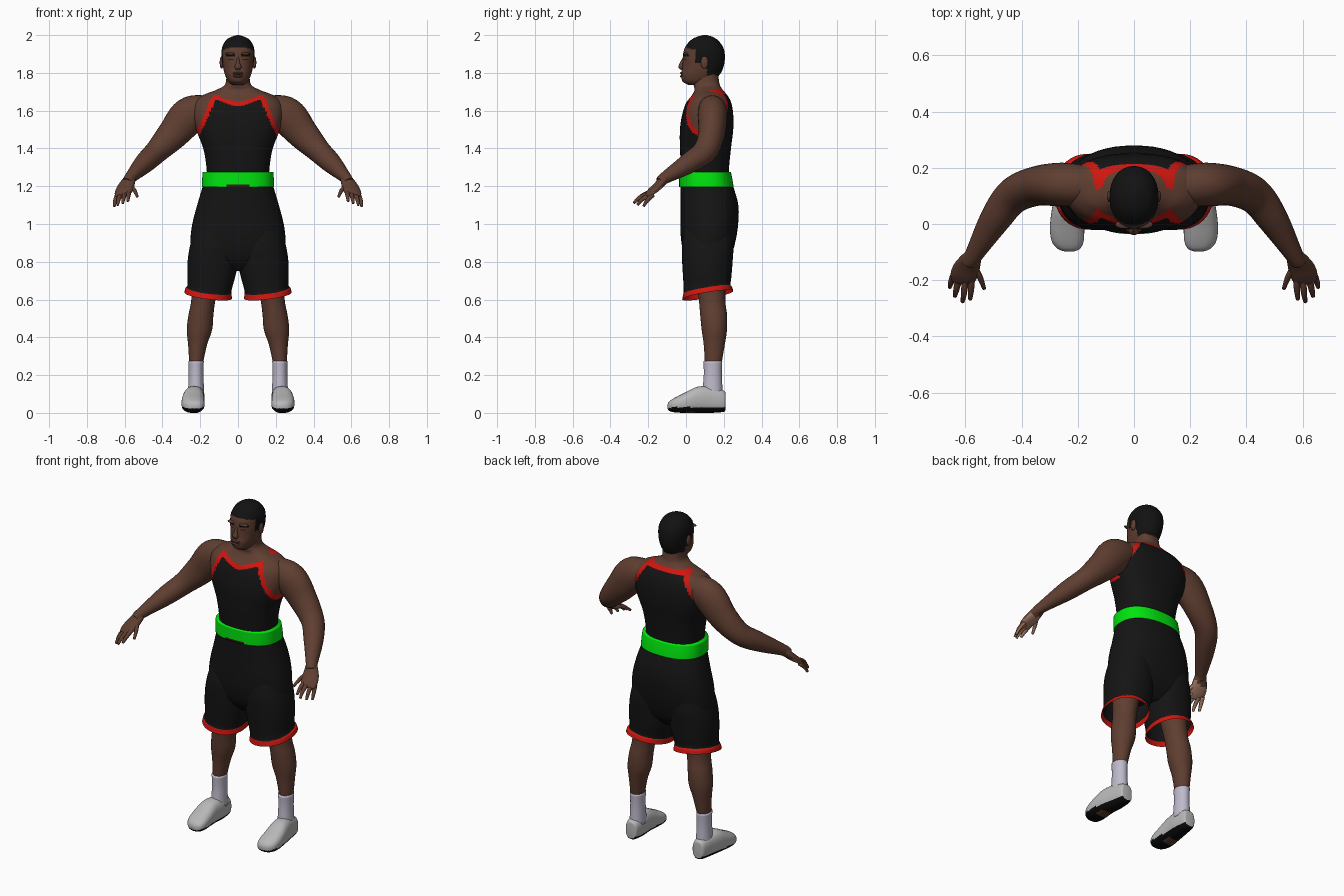
import bpy, bmesh, math
from mathutils import Vector


def mat(name, r, g, b):
    m = bpy.data.materials.new(name)
    m.diffuse_color = (r, g, b, 1)
    return m


SKIN = mat("brown_skin", 0.115, 0.048, 0.03)
PALM = mat("light_palm", 0.38, 0.2, 0.13)
HAIR = mat("black_hair", 0.006, 0.006, 0.006)
CLOTH = mat("black_cloth", 0.007, 0.007, 0.007)
RED = mat("red_trim", 0.62, 0.008, 0.005)
GREEN = mat("green_belt", 0.0, 0.8, 0.004)
SOCK = mat("pale_sock", 0.52, 0.49, 0.6)
SHOE = mat("grey_shoe", 0.48, 0.48, 0.48)
SOLE = mat("black_sole", 0.003, 0.003, 0.003)
FEATURE = mat("dark_feature", 0.035, 0.012, 0.008)


def smooth_rows(keys, n):
    """Catmull-Rom interpolation of key rows into n + 1 rows."""
    out, last = [], len(keys) - 1
    for i in range(n + 1):
        u = i / n * last
        k = min(int(u), last - 1)
        t = u - k
        p = [keys[max(0, min(last, k + d))] for d in (-1, 0, 1, 2)]
        out.append([0.5 * (2 * b + (c - a) * t + (2 * a - 5 * b + 4 * c - d) * t * t
                           + (3 * b - a - 3 * c + d) * t ** 3) for a, b, c, d in zip(*p)])
    return out


def unit_ring(seg, power):
    pts = []
    for j in range(seg):
        a = 2 * math.pi * j / seg
        c, s = math.cos(a), math.sin(a)
        pts.append((math.copysign(abs(c) ** (2 / power), c), math.copysign(abs(s) ** (2 / power), s)))
    return pts


def skin_rings(name, rings, mats, rule=None, caps=True):
    """Join rings of points into a smooth surface; rule(centre, normal) picks a material."""
    bm = bmesh.new()
    vs = [[bm.verts.new(p) for p in r] for r in rings]
    n = len(vs[0])
    for a, b in zip(vs, vs[1:]):
        for j in range(n):
            bm.faces.new((a[j], a[(j + 1) % n], b[(j + 1) % n], b[j]))
    if caps:
        bm.faces.new(vs[0][::-1])
        bm.faces.new(vs[-1])
    bmesh.ops.recalc_face_normals(bm, faces=bm.faces)
    bm.normal_update()
    for f in bm.faces:
        f.smooth = True
        if rule:
            f.material_index = rule(f.calc_center_median(), f.normal)
    me = bpy.data.meshes.new(name)
    bm.to_mesh(me)
    bm.free()
    for m in mats:
        me.materials.append(m)
    ob = bpy.data.objects.new(name, me)
    bpy.context.collection.objects.link(ob)
    return ob


def upright(name, keys, mats, rows=24, seg=32, power=2.2, rule=None, caps=True, s=1, tilt=0):
    """Loft of level sections (z, centre x, half width, front y, back y)."""
    rings = []
    for z, cx, rx, y0, y1 in smooth_rows(keys, rows):
        k = tilt * max(0, min(1, (0.72 - z) / 0.08))
        rings.append([(s * (cx + rx * u), (y0 + y1) / 2 + (y1 - y0) / 2 * v,
                       z + k * (0.022 * v + 0.016 * u)) for u, v in unit_ring(seg, power)])
    return skin_rings(name, rings, mats, rule, caps)


def limb(name, keys, ref, mats, rows=24, seg=20, rule=None, s=1):
    """Tube along a path of (x, y, z, side radius, other radius)."""
    pts = smooth_rows(keys, rows)
    rings = []
    for i, p in enumerate(pts):
        t = (Vector(pts[min(i + 1, rows)][:3]) - Vector(pts[max(i - 1, 0)][:3])).normalized()
        r = Vector(ref)
        side = (r - t * r.dot(t)).normalized()
        other = t.cross(side)
        ring = [Vector(p[:3]) + side * p[3] * u + other * p[4] * v for u, v in unit_ring(seg, 2)]
        rings.append([(s * q.x, q.y, q.z) for q in ring])
    return skin_rings(name, rings, mats, rule)


def ball(name, loc, scale, m):
    bpy.ops.mesh.primitive_uv_sphere_add(segments=16, ring_count=10, radius=1, location=loc)
    ob = bpy.context.object
    ob.name = name
    ob.scale = scale
    ob.data.materials.append(m)
    bpy.ops.object.shade_smooth()


# Torso: skin, with tank top and red trim chosen by neckline and armholes
def shirt_rule(c, n):
    x, z = abs(c.x), c.z
    if c.y < 0.125:
        neck, arm = 1.642 + 0.34 * x, 0.13 + (1.69 - z) * 0.45
    else:
        neck, arm = 1.712, 0.135 + (1.71 - z) * 0.6
    d = min(neck - z, max((arm - x) * 0.9, 1.485 - z))
    return 0 if d < 0 else 2 if d < 0.024 else 1


upright("torso", [(1.22, 0, .165, -.02, .225), (1.30, 0, .167, -.026, .228), (1.40, 0, .184, -.032, .238),
                  (1.50, 0, .222, -.032, .25), (1.58, 0, .24, -.02, .25), (1.64, 0, .232, .0, .24),
                  (1.68, 0, .19, .03, .22), (1.71, 0, .115, .045, .195), (1.74, 0, .068, .04, .178),
                  (1.80, 0, .062, .04, .17)], [SKIN, CLOTH, RED], 96, 112, 2.4, shirt_rule)

# Belt with a dark patch at the front
upright("belt", [(1.195, 0, .191, -.036, .252), (1.235, 0, .19, -.036, .246), (1.275, 0, .187, -.036, .238)],
        [GREEN, FEATURE], 10, 96, 2.4,
        lambda c, n: int(c.y < 0 and abs(c.x) < 0.06 and c.z < 1.212 and n.y < -0.3))

# Shorts: seat
upright("shorts_seat", [(1.25, 0, .178, -.03, .235), (1.2, 0, .187, -.03, .25), (1.1, 0, .216, -.03, .277),
                        (1.0, 0, .242, -.03, .276), (.9, 0, .252, -.024, .26), (.81, 0, .24, 0, .23),
                        (.75, 0, .15, .05, .18)], [CLOTH], 28, 48, 2.3)


# Head: hair above a hairline, brows, eyes and mouth as small coloured faces
def head_rule(c, n):
    x, y, z = abs(c.x), c.y, c.z
    line = 1.935 - 0.3 * max(0, x - 0.04)
    if y > 0.05:
        line = 1.85
    if y > 0.11:
        line = 1.785
    if z > line:
        return 1
    if y < 0.05:
        if 0.018 < x < 0.062 and 1.887 < z + 0.1 * abs(x - 0.04) < 1.897:
            return 1
        if 0.022 < x < 0.05 and 1.866 < z < 1.875:
            return 2
        if x < 0.03 and 1.788 < z < 1.794:
            return 2
    return 0


upright("head", [(1.735, 0, .03, .015, .10), (1.755, 0, .052, -.018, .14), (1.79, 0, .069, -.026, .178),
                 (1.83, 0, .079, -.019, .198), (1.88, 0, .086, -.016, .206), (1.93, 0, .085, -.008, .199),
                 (1.97, 0, .066, .022, .172), (1.99, 0, .038, .055, .142), (2.0, 0, .005, .09, .11)],
        [SKIN, HAIR, FEATURE], 72, 80, 2.15, head_rule)
limb("nose", [(0, -.008, 1.885, .006, .006), (0, -.021, 1.855, .009, .01), (0, -.026, 1.832, .019, .014),
              (0, -.018, 1.82, .012, .007)], (1, 0, 0), [SKIN], 10, 14)
ball("lower_lip", (0, -.02, 1.782), (.026, .012, .007), SKIN)
ball("upper_lip", (0, -.021, 1.799), (.027, .011, .006), SKIN)
ball("chin", (0, -.004, 1.763), (.028, .018, .015), SKIN)


def sole_rule(c, n):
    if c.z < 0.03 and n.z < -0.25:
        return 2 if 0.0 < c.y < 0.06 and n.z < -0.9 else 1
    return 0


for s, side in ((1, "left"), (-1, "right")):
    ball(side + "_ear", (s * .087, .098, 1.855), (.01, .02, .033), SKIN)
    ball(side + "_brow_ridge", (s * .035, -.002, 1.9), (.032, .015, .008), SKIN)

    # Arm
    limb(side + "_arm", [(.13, .135, 1.625, .055, .065), (.25, .14, 1.58, .097, .078), (.345, .135, 1.475, .083, .07),
                         (.43, .10, 1.385, .063, .065), (.495, .015, 1.322, .054, .055),
                         (.57, -.11, 1.245, .031, .033), (.585, -.135, 1.222, .03, .028)],
         (1, 0, 1), [SKIN], 40, 28, None, s)

    # Hand with lighter underside
    def palm_rule(c, n):
        return int(n.z < -0.35 and n.y > -0.1 and c.y < -0.13)
    limb(side + "_palm", [(.57, -.11, 1.245, .03, .025), (.592, -.15, 1.2, .045, .022),
                          (.607, -.185, 1.17, .047, .018), (.612, -.21, 1.15, .038, .01)],
         (1, 0, -.25), [SKIN, PALM], 12, 20, palm_rule, s)
    fingers = {"index": ((.578, -.19, 1.17), (.58, -.235, 1.148), (.583, -.268, 1.122)),
               "middle": ((.6, -.195, 1.162), (.605, -.245, 1.14), (.61, -.277, 1.11)),
               "ring": ((.622, -.19, 1.156), (.632, -.232, 1.13), (.637, -.257, 1.1)),
               "little": ((.638, -.175, 1.155), (.65, -.205, 1.125), (.655, -.225, 1.093)),
               "thumb": ((.58, -.135, 1.21), (.55, -.185, 1.18), (.533, -.23, 1.145))}
    for f, path in fingers.items():
        keys = [p + (r, r) for p, r in zip(path, (.013, .011, .007))]
        limb(side + "_" + f + "_finger", keys, (1, 0, -.25), [SKIN, PALM], 8, 10, palm_rule, s)

    # Shorts leg with red flared hem, open underneath
    upright(side + "_shorts_leg", [(1.0, .12, .10, 0, .24), (.9, .128, .122, -.02, .252), (.82, .134, .131, -.021, .248),
                                   (.74, .139, .129, -.017, .242), (.665, .15, .117, -.012, .236),
                                   (.645, .156, .122, -.016, .244), (.623, .158, .126, -.02, .25)],
            [CLOTH, RED], 60, 48, 2.2,
            lambda c, n: int(c.z - 0.17 * (c.y - 0.115) - 0.127 * (abs(c.x) - 0.157) < 0.652), False, s, 1)

    # Lower leg and sock
    upright(side + "_leg", [(.95, .15, .085, .04, .21), (.75, .165, .078, .05, .21), (.6, .183, .064, .068, .208),
                            (.52, .196, .066, .075, .217), (.44, .204, .067, .083, .217),
                            (.36, .214, .05, .094, .205), (.26, .222, .036, .1, .188)],
            [SKIN], 28, 28, 2, None, True, s)
    upright(side + "_sock", [(.275, .222, .041, .092, .192), (.2, .222, .039, .094, .19), (.09, .222, .044, .085, .195)],
            [SOCK], 8, 28, 2, None, True, s)

    # Shoe: sections run from heel to toe (y, centre x, half width, bottom z, top z)
    shoe = [(.21, .224, .022, .025, .095), (.2, .224, .038, .006, .118), (.13, .227, .05, 0, .138),
            (.06, .235, .056, 0, .138), (-.01, .238, .061, 0, .105), (-.06, .236, .057, .003, .08),
            (-.088, .232, .04, .01, .062), (-.098, .23, .015, .022, .045)]
    rings = [[(s * (cx + hx * u), y, (z0 + z1) / 2 + (z1 - z0) / 2 * v) for u, v in unit_ring(36, 2.5)]
             for y, cx, hx, z0, z1 in smooth_rows(shoe, 42)]
    skin_rings(side + "_shoe", rings, [SHOE, SOLE, SKIN], sole_rule)
